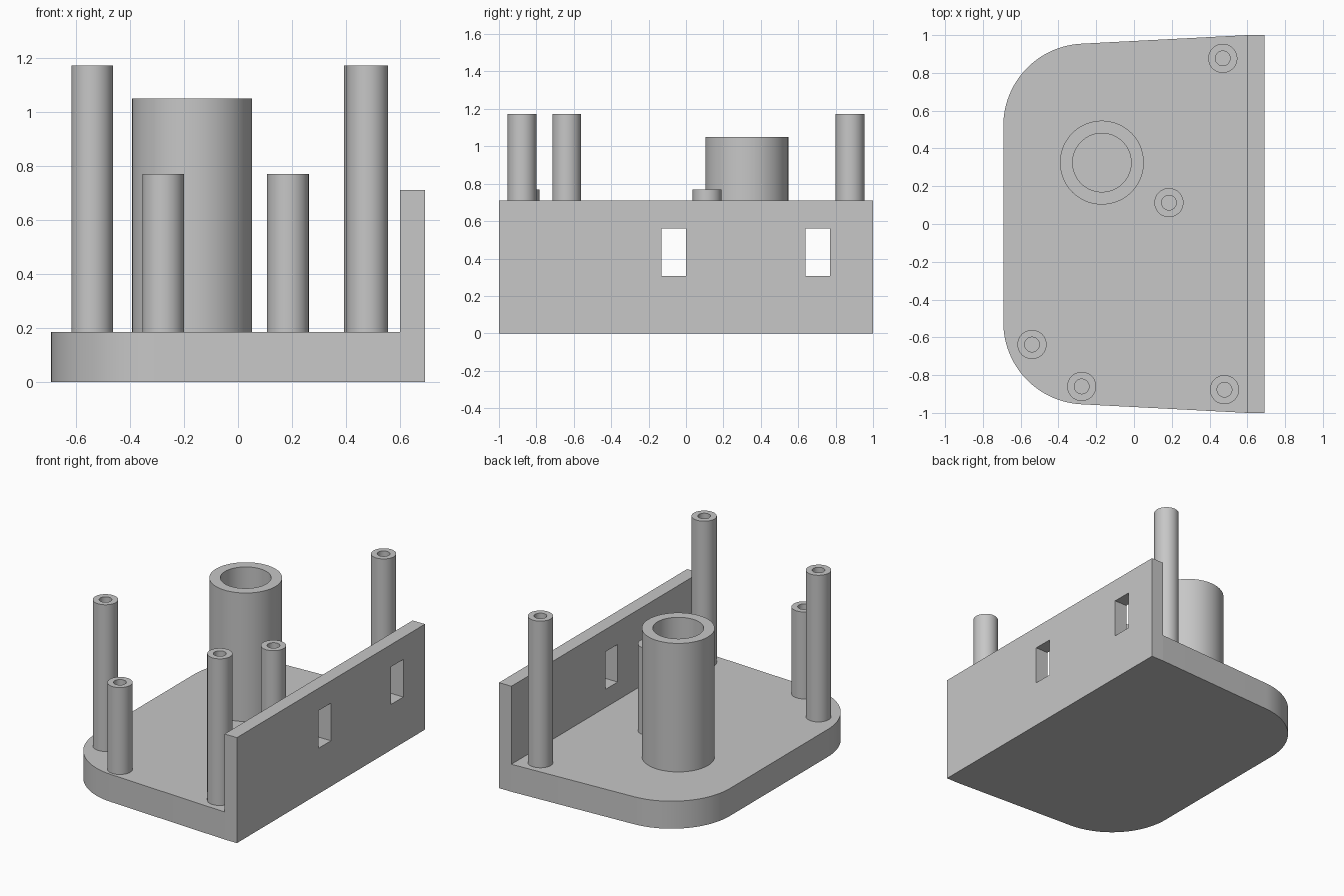
import bpy, bmesh, math

if "Cube" in bpy.data.objects:
    bpy.data.objects.remove(bpy.data.objects["Cube"])

grey = bpy.data.materials.new("light_grey")
grey.diffuse_color = (0.57, 0.57, 0.57, 1)
grey.use_nodes = True
grey.node_tree.nodes["Principled BSDF"].inputs["Base Color"].default_value = grey.diffuse_color

FLOOR = 0.185                 # top of the base plate
X0, X1, X2 = -0.692, 0.60, 0.692   # round end, wall inside, wall outside


def finish(name, bm, smooth=False):
    bmesh.ops.recalc_face_normals(bm, faces=bm.faces)
    mesh = bpy.data.meshes.new(name)
    bm.to_mesh(mesh)
    bm.free()
    mesh.materials.append(grey)
    ob = bpy.data.objects.new(name, mesh)
    bpy.context.collection.objects.link(ob)
    if smooth:
        bpy.ops.object.select_all(action='DESELECT')
        ob.select_set(True)
        bpy.context.view_layer.objects.active = ob
        bpy.ops.object.shade_smooth_by_angle(angle=math.radians(30))
    return ob


def prism(name, outline, z0, z1, smooth=False):
    bm = bmesh.new()
    face = bm.faces.new([bm.verts.new((x, y, z0)) for x, y in outline])
    top = bmesh.ops.extrude_face_region(bm, geom=[face], use_keep_orig=True)["geom"]
    bmesh.ops.translate(bm, vec=(0, 0, z1 - z0),
                        verts=[v for v in top if isinstance(v, bmesh.types.BMVert)])
    return finish(name, bm, smooth)


def box(name, x0, x1, y0, y1, z0, z1):
    return prism(name, [(x0, y0), (x1, y0), (x1, y1), (x0, y1)], z0, z1)


def tube(name, x, y, r_out, r_in, top, n=64):
    bm = bmesh.new()
    profile = [(r_out, FLOOR), (r_out, top), (r_in, top), (r_in, FLOOR)]
    rings = [[bm.verts.new((x + r * math.cos(2 * math.pi * i / n),
                            y + r * math.sin(2 * math.pi * i / n), z))
              for i in range(n)] for r, z in profile]
    for k in range(4):        # outside, rim, bore, hidden foot
        a, b = rings[k], rings[(k + 1) % 4]
        for i in range(n):
            j = (i + 1) % n
            bm.faces.new((a[i], a[j], b[j], b[i]))
    return finish(name, bm, True)


# Base plate: slightly tapered sides with large rounded corners
R, CY = 0.435, 0.52
half = [(X1, 1.0)]
for i in range(25):
    a = math.radians(93 + 87 * i / 24)
    half.append((X0 + R + R * math.cos(a), CY + R * math.sin(a)))
outline = half + [(x, -y) for x, y in reversed(half)]
prism("base_plate", outline, 0, FLOOR, True)

# Tall end wall with two rectangular windows
wall = box("end_wall", X1, X2, -1, 1, 0, 0.71)
for i, y in enumerate((-0.13, 0.64)):
    cutter = box(f"window_cutter_{i + 1}", X1 - 0.1, X2 + 0.1, y, y + 0.13, 0.307, 0.56)
    cutter.hide_render = True
    cutter.hide_set(True)
    mod = wall.modifiers.new("window", 'BOOLEAN')
    mod.operation = 'DIFFERENCE'
    mod.solver = 'EXACT'
    mod.object = cutter

# Large hollow column
tube("large_column", -0.17, 0.325, 0.222, 0.155, 1.05, 96)

# Screw posts
for i, (x, y) in enumerate([(0.47, 0.877), (-0.54, -0.638), (0.479, -0.877)]):
    tube(f"tall_post_{i + 1}", x, y, 0.077, 0.039, 1.172)
for i, (x, y) in enumerate([(-0.277, -0.86), (0.185, 0.113)]):
    tube(f"short_post_{i + 1}", x, y, 0.077, 0.039, 0.77)
